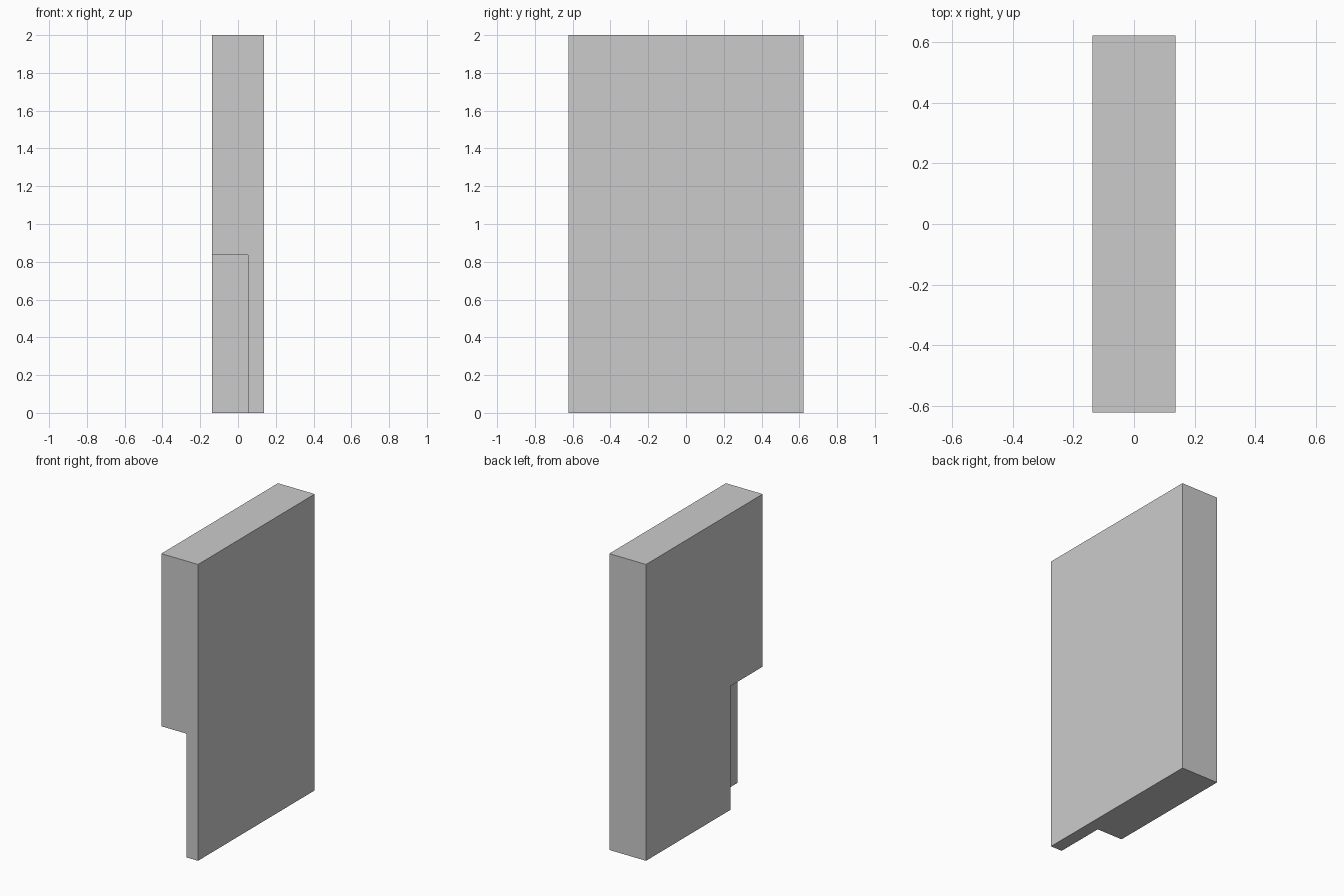
import bpy

if "Cube" in bpy.data.objects:
    bpy.data.objects.remove(bpy.data.objects["Cube"])

def box(name, lo, hi):
    """Axis-aligned box between two opposite corners."""
    bpy.ops.mesh.primitive_cube_add(size=1, location=[(a + b) / 2 for a, b in zip(lo, hi)])
    ob = bpy.context.object
    ob.name = name
    ob.scale = [b - a for a, b in zip(lo, hi)]
    bpy.ops.object.transform_apply(location=False, rotation=False, scale=True)
    return ob

W, D, H = 0.137, 0.622, 2.0

# Upright slab
slab = box("wall_slab", (-W, -D, 0), (W, D, H))

# Recess cut from the lower front-left corner, leaving a thin panel on the right
cutter = box("recess_cutter", (-W - 0.1, -D - 0.1, -0.1), (0.052, -0.281, 0.835))
cutter.hide_render = True
cutter.hide_set(True)

cut = slab.modifiers.new("recess", 'BOOLEAN')
cut.operation = 'DIFFERENCE'
cut.solver = 'EXACT'
cut.object = cutter

# Bake the cut and drop the helper
bpy.context.view_layer.objects.active = slab
slab.select_set(True)
bpy.ops.object.modifier_apply(modifier=cut.name)
bpy.data.objects.remove(cutter)
